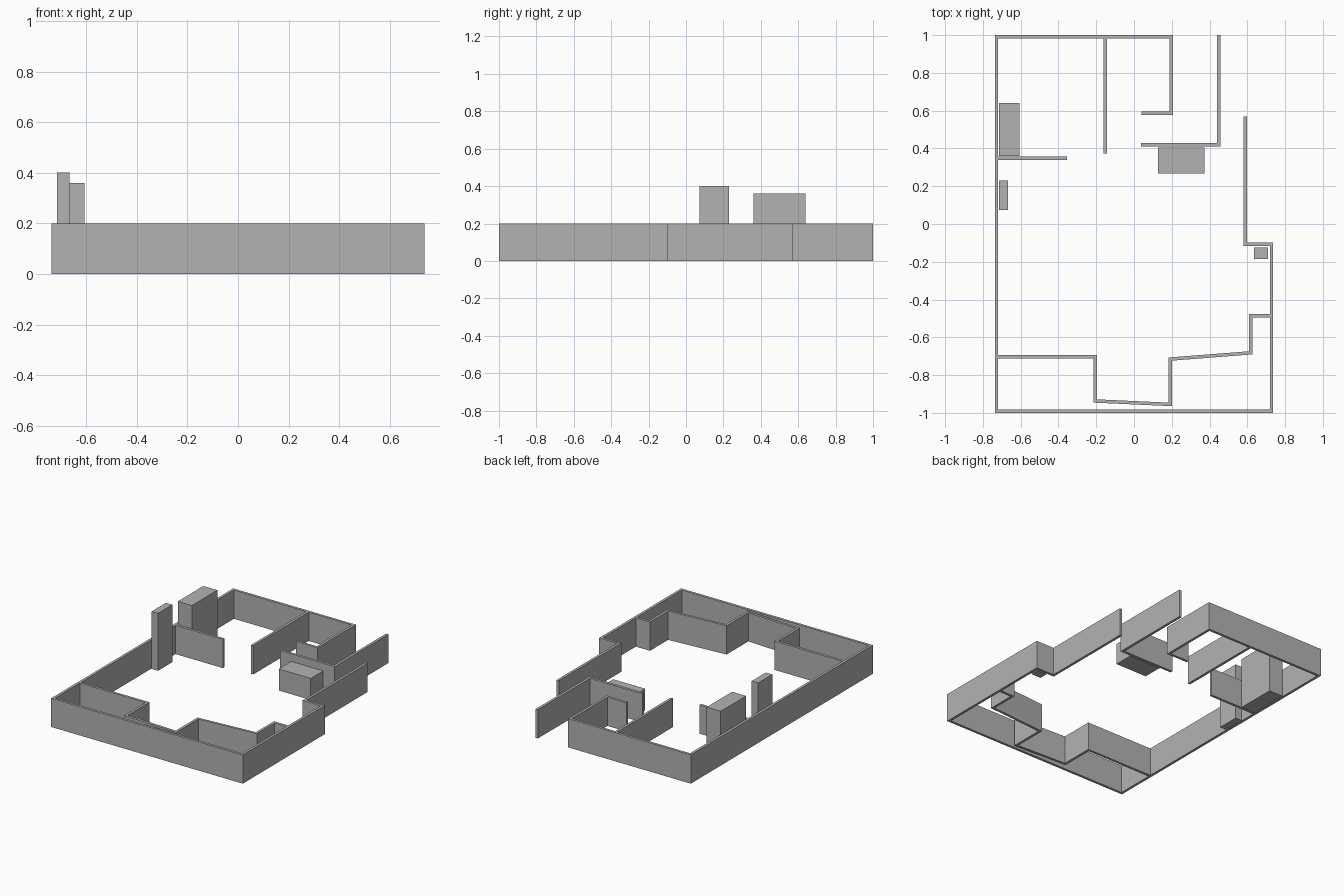
import bpy
import bmesh
from mathutils import Vector

cube = bpy.data.objects.get("Cube")
if cube:
    bpy.data.objects.remove(cube, do_unlink=True)

WALL_HEIGHT = 0.2
HALF = 0.009  # half the wall thickness

grey = bpy.data.materials.new("plain_grey")
grey.use_nodes = True
colour = (0.45, 0.45, 0.45, 1)
grey.diffuse_color = colour
grey.node_tree.nodes["Principled BSDF"].inputs["Base Color"].default_value = colour


def extrude_outline(name, outline, height):
    """Stand a closed floor outline up to the given height."""
    bm = bmesh.new()
    face = bm.faces.new([bm.verts.new((p[0], p[1], 0)) for p in outline])
    new = bmesh.ops.extrude_face_region(bm, geom=[face])["geom"]
    verts = [v for v in new if isinstance(v, bmesh.types.BMVert)]
    bmesh.ops.translate(bm, verts=verts, vec=(0, 0, height))
    bmesh.ops.recalc_face_normals(bm, faces=bm.faces)
    mesh = bpy.data.meshes.new(name)
    bm.to_mesh(mesh)
    bm.free()
    mesh.materials.append(grey)
    obj = bpy.data.objects.new(name, mesh)
    bpy.context.collection.objects.link(obj)


def wall(name, path):
    """Wall of even thickness along a centre line, with mitred corners."""
    pts = [Vector(p) for p in path]
    dirs = [(b - a).normalized() for a, b in zip(pts, pts[1:])]
    normals = [Vector((-d.y, d.x)) for d in dirs]
    left, right = [], []
    for i, p in enumerate(pts):
        n0, n1 = normals[max(i - 1, 0)], normals[min(i, len(normals) - 1)]
        offset = (n0 + n1) * HALF / (1 + n0.dot(n1))
        left.append(p + offset)
        right.append(p - offset)
    extrude_outline(name, left + right[::-1], WALL_HEIGHT)


def block(name, x0, x1, y0, y1, height):
    extrude_outline(name, [(x0, y0), (x1, y0), (x1, y1), (x0, y1)], height)


# Outer shell, running from the back room round to the side passage
wall("outer_wall", [(0.04, 0.587), (0.197, 0.587), (0.197, 0.991),
                    (-0.728, 0.991), (-0.728, -0.991), (0.728, -0.991),
                    (0.728, -0.108), (0.588, -0.108), (0.588, 0.57)])

# Stepped inner wall along the front
wall("front_inner_wall", [(-0.728, -0.702), (-0.205, -0.702), (-0.205, -0.937),
                          (0.192, -0.955), (0.192, -0.715), (0.619, -0.682),
                          (0.619, -0.485), (0.728, -0.485)])

# Room dividers
wall("back_divider", [(-0.152, 0.991), (-0.152, 0.373)])
wall("side_divider", [(-0.728, 0.349), (-0.355, 0.349)])
wall("passage_wall", [(0.036, 0.419), (0.448, 0.419), (0.448, 1.0)])

# Furniture blocks
block("large_cabinet", -0.715, -0.607, 0.36, 0.64, 0.36)
block("tall_cabinet", -0.715, -0.666, 0.073, 0.229, 0.4)
block("counter", 0.126, 0.372, 0.268, 0.405, 0.15)
block("corner_cabinet", 0.634, 0.709, -0.185, -0.125, 0.12)
